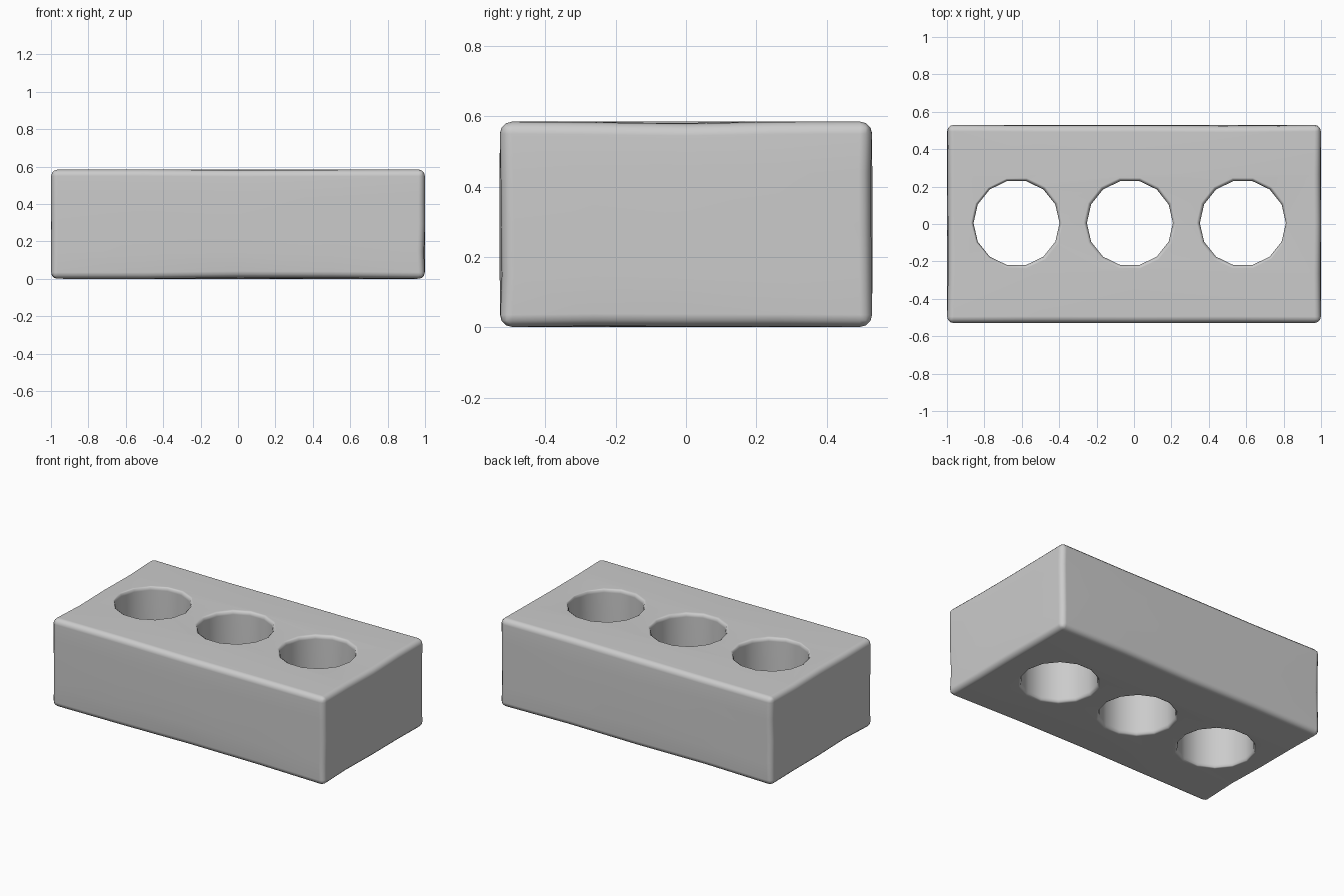
import bpy, bmesh, math, random

if "Cube" in bpy.data.objects:
    bpy.data.objects.remove(bpy.data.objects["Cube"])
random.seed(4)

W, D, H = 1.0, 0.53, 0.585      # half width, half depth, height
R, SIDES = 0.23, 14             # hole radius and facets


def make_object(name, bm):
    bmesh.ops.recalc_face_normals(bm, faces=bm.faces)
    mesh = bpy.data.meshes.new(name)
    bm.to_mesh(mesh)
    bm.free()
    obj = bpy.data.objects.new(name, mesh)
    bpy.context.collection.objects.link(obj)
    return obj


# Brick block with slightly worn, rounded edges
bm = bmesh.new()
bmesh.ops.create_cube(bm, size=2)
bmesh.ops.subdivide_edges(bm, edges=bm.edges[:], cuts=3, use_grid_fill=True)
for v in bm.verts:
    on = [abs(c) > 0.99 for c in v.co]
    v.co = (v.co.x * W, v.co.y * D, (v.co.z + 1) * H / 2)
    if sum(on) == 2:
        v.co.x *= 1 - on[0] * random.uniform(0, 0.006)
        v.co.y *= 1 - on[1] * random.uniform(0, 0.012)
        if on[2]:
            v.co.z += math.copysign(random.uniform(0, 0.008), H / 2 - v.co.z)
sharp = [e for e in bm.edges if e.calc_face_angle(0) > math.radians(60)]
bmesh.ops.bevel(bm, geom=sharp, offset=0.035, segments=3, profile=0.5,
                affect='EDGES', clamp_overlap=True)
brick = make_object("brick", bm)

# Hole cutters: faceted columns that flare a little at both rims
profile = [(R + 0.018, -0.1), (R + 0.018, 0.0), (R + 0.005, 0.008), (R, 0.025),
           (R, H - 0.025), (R + 0.005, H - 0.008), (R + 0.018, H), (R + 0.018, H + 0.1)]
bm = bmesh.new()
for cx in (-0.628, -0.022, 0.582):
    rings = [[bm.verts.new((cx + r * math.cos(2 * math.pi * i / SIDES),
                            0.005 + r * math.sin(2 * math.pi * i / SIDES), z))
              for i in range(SIDES)] for r, z in profile]
    for a, b in zip(rings, rings[1:]):
        for i in range(SIDES):
            j = (i + 1) % SIDES
            bm.faces.new((a[i], a[j], b[j], b[i]))
    bm.faces.new(rings[0][::-1])
    bm.faces.new(rings[-1])
cutter = make_object("hole_cutter", bm)

# Cut the holes, then drop the cutter
mod = brick.modifiers.new("holes", 'BOOLEAN')
mod.operation = 'DIFFERENCE'
mod.solver = 'EXACT'
mod.object = cutter
bpy.context.view_layer.objects.active = brick
brick.select_set(True)
bpy.ops.object.modifier_apply(modifier=mod.name)
bpy.data.objects.remove(cutter)

# Soft shading across edges, flats kept clean
bpy.ops.object.shade_smooth_by_angle(angle=math.radians(65))
weighted = brick.modifiers.new("soft_normals", 'WEIGHTED_NORMAL')
weighted.keep_sharp = True
